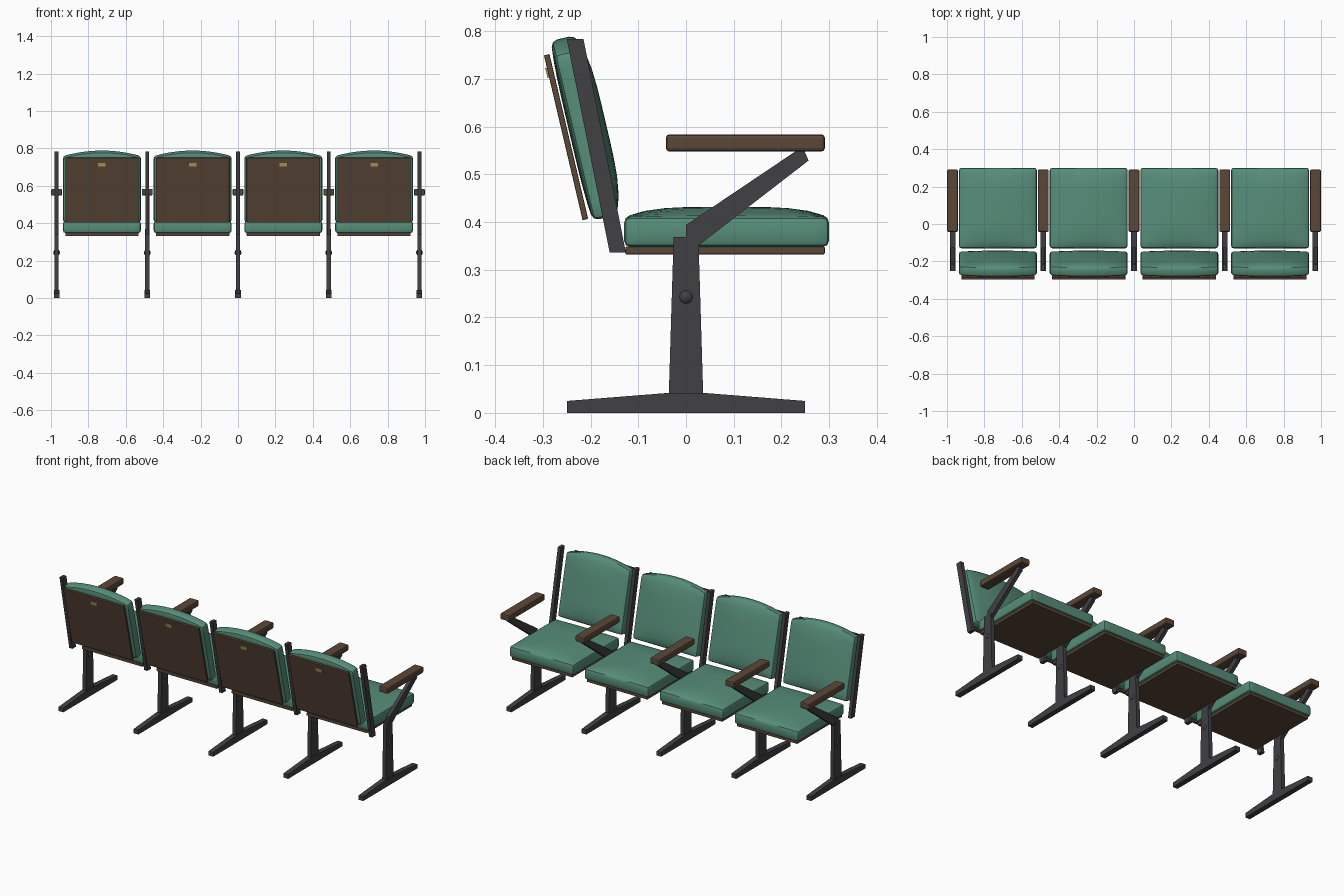
import bpy, bmesh, math
from mathutils import Matrix, Vector

if "Cube" in bpy.data.objects:
    bpy.data.objects.remove(bpy.data.objects["Cube"])


def material(name, rgb):
    m = bpy.data.materials.new(name)
    m.diffuse_color = (*rgb, 1)
    m.use_nodes = True
    m.node_tree.nodes["Principled BSDF"].inputs["Base Color"].default_value = m.diffuse_color
    return m


GREEN = material("green upholstery", (0.095, 0.27, 0.195))
WOOD = material("brown wood", (0.105, 0.062, 0.039))
METAL = material("dark metal", (0.052, 0.051, 0.057))
BRASS = material("brass", (0.45, 0.34, 0.12))


def finish(bm, name, mat, matrix=Matrix(), bevel=0, segments=2, smooth=False):
    """Bevel the sharp edges, place the mesh and make an object of it."""
    bmesh.ops.recalc_face_normals(bm, faces=bm.faces)
    if bevel:
        sharp = [e for e in bm.edges if e.calc_face_angle(0) > math.radians(50)]
        bmesh.ops.bevel(bm, geom=sharp, offset=bevel, segments=segments,
                        profile=0.5, affect='EDGES', clamp_overlap=True)
    bm.transform(matrix)
    mesh = bpy.data.meshes.new(name)
    bm.to_mesh(mesh)
    bm.free()
    mesh.materials.append(mat)
    ob = bpy.data.objects.new(name, mesh)
    bpy.context.collection.objects.link(ob)
    if smooth:
        bpy.ops.object.select_all(action='DESELECT')
        ob.select_set(True)
        bpy.context.view_layer.objects.active = ob
        bpy.ops.object.shade_smooth_by_angle(angle=math.radians(35))
    return ob


def box(name, mat, lo, hi, matrix=Matrix(), bevel=0):
    lo, hi = Vector(lo), Vector(hi)
    bm = bmesh.new()
    bmesh.ops.create_cube(bm, size=1)
    for v in bm.verts:
        v.co = (lo + hi) / 2 + v.co * (hi - lo)
    return finish(bm, name, mat, matrix, bevel)


def plate(name, mat, x, width, profile):
    """Extrude a (y, z) profile along x."""
    bm = bmesh.new()
    face = bm.faces.new([bm.verts.new((x - width / 2, y, z)) for y, z in profile])
    ext = bmesh.ops.extrude_face_region(bm, geom=[face], use_keep_orig=True)
    bmesh.ops.translate(bm, vec=(width, 0, 0),
                        verts=[g for g in ext["geom"] if isinstance(g, bmesh.types.BMVert)])
    return finish(bm, name, mat)


def cushion(name, half_w, length, thick, crown, back_crown, arch, matrix):
    """Padded slab: x across, y from 0 to length, z is the crowned face."""
    bm = bmesh.new()
    bmesh.ops.create_grid(bm, x_segments=10, y_segments=10, size=1)
    ext = bmesh.ops.extrude_face_region(bm, geom=bm.faces[:], use_keep_orig=True)
    bmesh.ops.translate(bm, vec=(0, 0, 1),
                        verts=[g for g in ext["geom"] if isinstance(g, bmesh.types.BMVert)])
    for v in bm.verts:
        u, w, t = v.co
        dome = (1 - u * u) * (1 - w ** 4)
        z = thick + crown * dome if t > 0.5 else -back_crown * dome
        rise = arch * (1 - u * u) * (w + 1) / 2
        v.co = (u * half_w, (w + 1) / 2 * length + rise, z)
    return finish(bm, name, GREEN, matrix, bevel=0.013, smooth=True)


PITCH = 0.485

# Stands between the seats
for i in range(5):
    x = (i - 2) * PITCH
    n = i + 1
    plate(f"foot_{n}", METAL, x, 0.03,
          [(-0.25, 0), (0.25, 0), (0.25, 0.025), (0.036, 0.042), (-0.036, 0.042), (-0.25, 0.025)])
    plate(f"post_{n}", METAL, x, 0.023,
          [(-0.036, 0.04), (0.036, 0.04), (0.026, 0.369), (-0.026, 0.369)])
    plate(f"arm_support_{n}", METAL, x, 0.021,
          [(0, 0.33), (0.025, 0.35), (0.257, 0.529), (0.247, 0.552), (0.235, 0.552), (0, 0.394)])
    plate(f"back_upright_{n}", METAL, x, 0.02,
          [(-0.16, 0.336), (-0.126, 0.336), (-0.215, 0.784), (-0.25, 0.784)])
    box(f"armrest_{n}", WOOD, (x - 0.029, -0.042, 0.548), (x + 0.029, 0.291, 0.584), bevel=0.007)
    bm = bmesh.new()
    bmesh.ops.create_uvsphere(bm, u_segments=16, v_segments=10, radius=0.018)
    finish(bm, f"bolt_{n}", METAL,
           Matrix.Translation((x, 0, 0.243)) @ Matrix.Rotation(math.pi / 2, 4, 'Y'), smooth=True)

# Seats and backs; the back frame has y up the back and z towards the sitter
TILT = math.radians(13.2)
for i in range(4):
    x = (i - 1.5) * PITCH
    n = i + 1
    cushion(f"seat_cushion_{n}", 0.208, 0.43, 0.063, 0.021, 0, 0,
            Matrix.Translation((x, -0.13, 0.348)))
    box(f"seat_board_{n}", WOOD, (x - 0.196, -0.127, 0.332), (x + 0.196, 0.291, 0.349), bevel=0.003)
    up = Vector((0, -math.sin(TILT), math.cos(TILT)))
    out = Vector((0, math.cos(TILT), math.sin(TILT)))
    side = up.cross(out)
    frame = Matrix.Translation((x, -0.195, 0.403)) @ Matrix((side, up, out)).transposed().to_4x4()
    cushion(f"back_cushion_{n}", 0.208, 0.357, 0.052, 0.021, 0.006, 0.03, frame)
    box(f"back_board_{n}", WOOD, (-0.196, 0.006, -0.021), (0.196, 0.361, -0.009), frame, bevel=0.002)
    box(f"number_plate_{n}", BRASS, (-0.02, 0.313, -0.0245), (0.02, 0.334, -0.02), frame)
